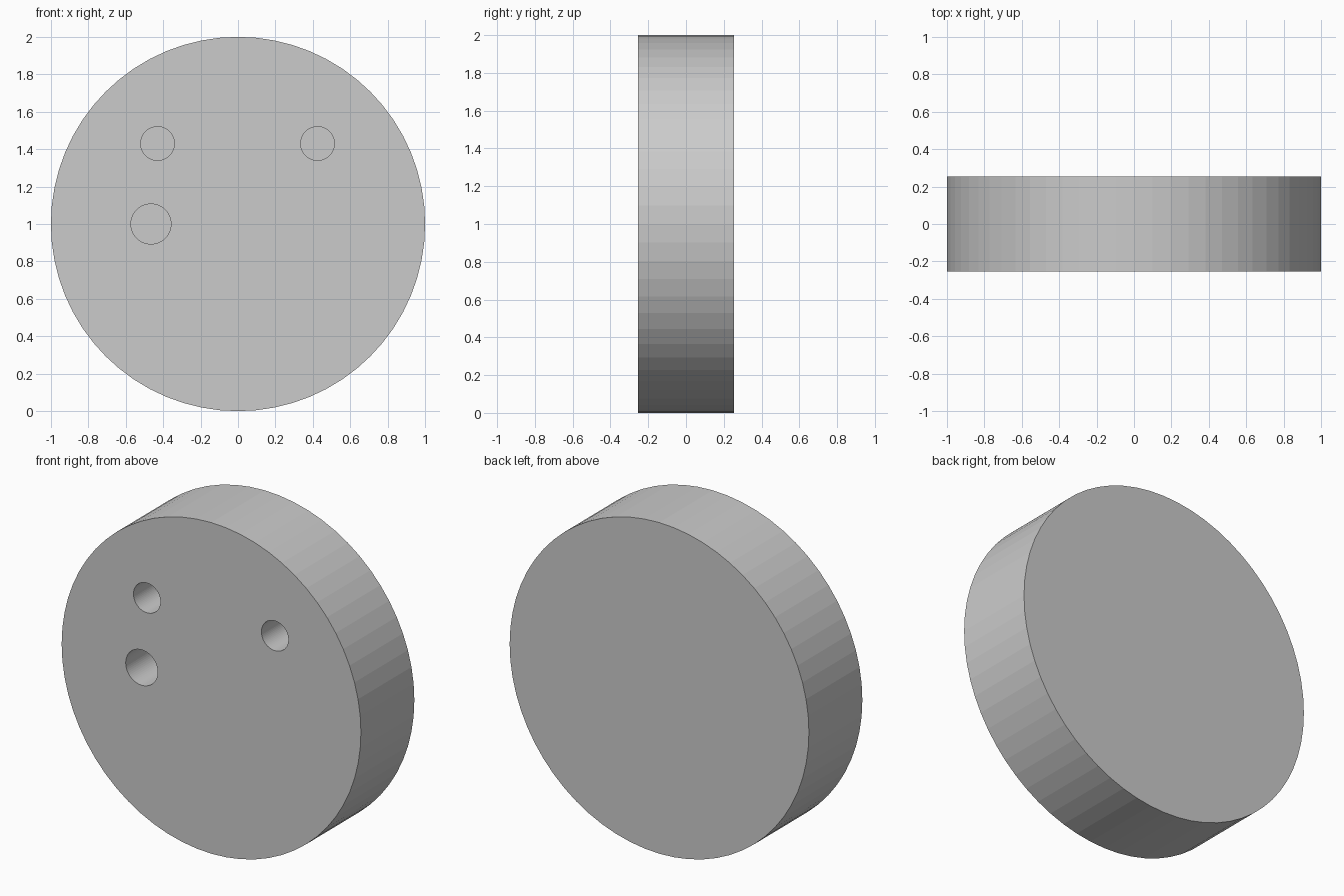
import bpy
from math import pi

if "Cube" in bpy.data.objects:
    bpy.data.objects.remove(bpy.data.objects["Cube"])

HALF = 0.255    # half thickness of the disc
DEPTH = 0.36    # depth of the blind holes


def cylinder(name, x, z, radius, y0, y1):
    """Cylinder lying along y, from y0 to y1."""
    bpy.ops.mesh.primitive_cylinder_add(
        vertices=64, radius=radius, depth=y1 - y0,
        location=(x, (y0 + y1) / 2, z), rotation=(pi / 2, 0, 0))
    obj = bpy.context.object
    obj.name = name
    return obj


# Thick flat-faced disc standing on its edge
disc = cylinder("disc", 0, 1, 1, -HALF, HALF)

# Three blind holes in the front face: x, z, radius
holes = {
    "upper_left_hole": (-0.43, 1.43, 0.09),
    "upper_right_hole": (0.425, 1.43, 0.09),
    "thumb_hole": (-0.465, 1.0, 0.107),
}
for name, (x, z, radius) in holes.items():
    cutter = cylinder(name + "_cutter", x, z, radius, -HALF - 0.1, -HALF + DEPTH)
    cutter.hide_render = True
    cutter.display_type = 'WIRE'
    cut = disc.modifiers.new(name, 'BOOLEAN')
    cut.operation = 'DIFFERENCE'
    cut.solver = 'EXACT'
    cut.object = cutter
